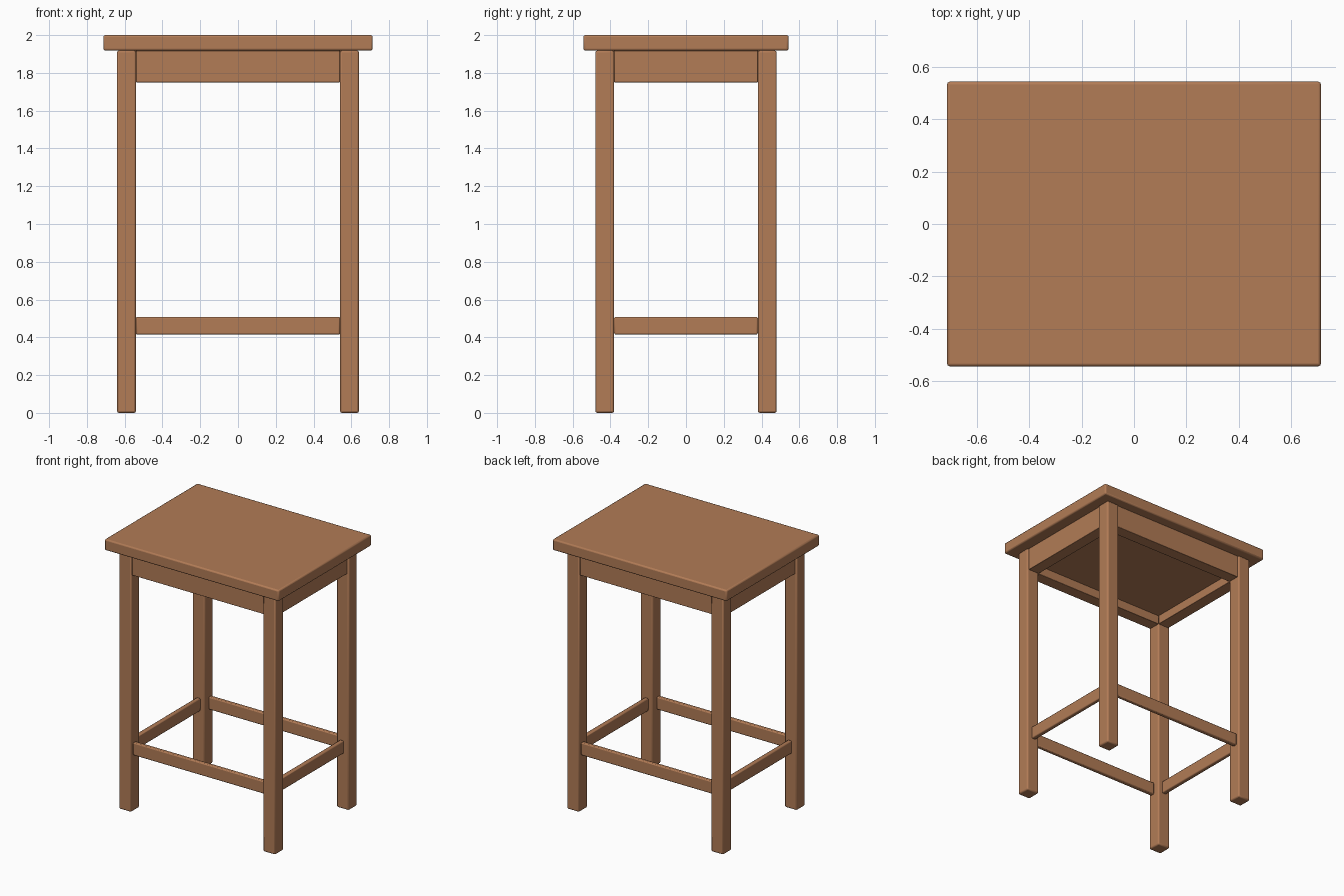
import bpy

if "Cube" in bpy.data.objects:
    bpy.data.objects.remove(bpy.data.objects["Cube"])

wood = bpy.data.materials.new("warm brown wood")
wood.diffuse_color = (0.445, 0.2, 0.093, 1)
wood.use_nodes = True
wood.node_tree.nodes["Principled BSDF"].inputs["Base Color"].default_value = wood.diffuse_color


def box(name, lo, hi, bevel):
    """Box between two corners with softly rounded edges."""
    size = [b - a for a, b in zip(lo, hi)]
    mid = [(a + b) / 2 for a, b in zip(lo, hi)]
    bpy.ops.mesh.primitive_cube_add(size=1, location=mid)
    ob = bpy.context.object
    ob.name = name
    ob.scale = size
    bpy.ops.object.transform_apply(location=False, rotation=False, scale=True)
    ob.data.materials.append(wood)
    if bevel:
        mod = ob.modifiers.new("soft edges", 'BEVEL')
        mod.width = bevel
        mod.segments = 2
    bpy.ops.object.shade_smooth_by_angle()
    return ob


LEG = 0.1                        # leg thickness
XO, YO = 0.64, 0.48              # outer faces of the legs
XI, YI = XO - LEG, YO - LEG      # inner faces of the legs
TOP = 1.918                      # underside of the seat
APRON, GAP = 0.088, 0.012        # apron thickness and setback
RAIL = 0.032                     # stretcher thickness
RX, RY = 0.587, 0.443            # stretcher centre lines

# Seat board, and the panel under it inside the aprons
box("seat", (-0.713, -0.543, TOP), (0.713, 0.543, 2.0), 0.01)
box("under_panel", (-XI, -YI, 1.815), (XI, YI, TOP), 0)

# Legs
for side, x in (("left", -XO), ("right", XI)):
    for end, y in (("front", -YO), ("back", YI)):
        box(f"{end}_{side}_leg", (x, y, 0), (x + LEG, y + LEG, TOP), 0.01)

# Front and back aprons and stretchers
for end, y, ry in (("front", -YO + GAP, -RY), ("back", YI, RY)):
    box(f"{end}_apron", (-XI, y, 1.75), (XI, y + APRON, TOP), 0.003)
    box(f"{end}_stretcher", (-XI, ry - RAIL / 2, 0.415),
        (XI, ry + RAIL / 2, 0.508), 0.007)

# Side aprons and stretchers
for side, x, rx in (("left", -XO + GAP, -RX), ("right", XI, RX)):
    box(f"{side}_apron", (x, -YI, 1.75), (x + APRON, YI, TOP), 0.003)
    box(f"{side}_stretcher", (rx - RAIL / 2, -YI, 0.415),
        (rx + RAIL / 2, YI, 0.508), 0.007)
